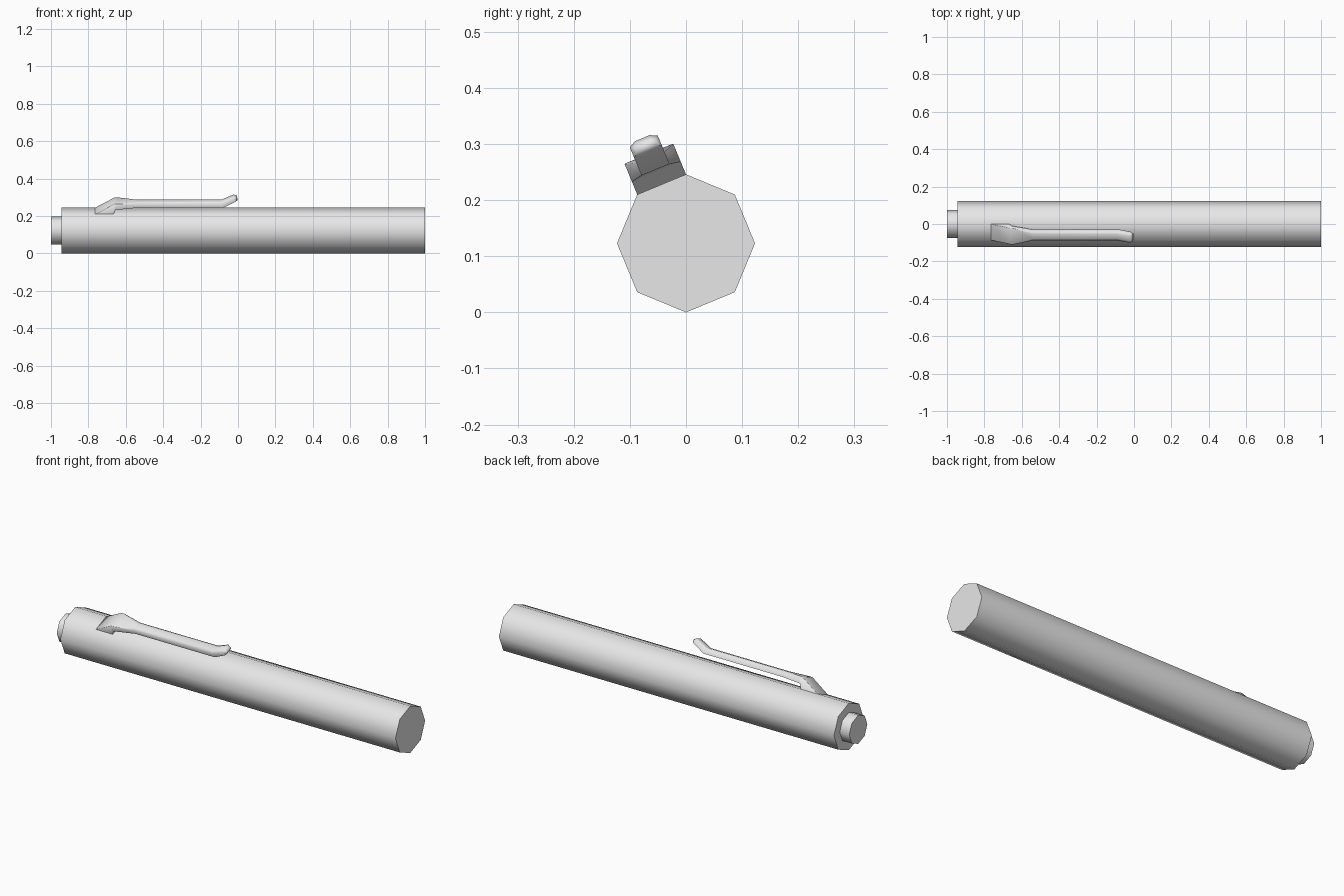
import bpy
import bmesh
import math
from mathutils import Vector

cube = bpy.data.objects.get("Cube")
if cube:
    bpy.data.objects.remove(cube, do_unlink=True)

RADIUS = 0.123
SIDES = 8
AXIS_Z = RADIUS

# Plain grey plastic
grey = bpy.data.materials.new("grey")
grey.use_nodes = True
grey.diffuse_color = (0.8, 0.8, 0.8, 1)
grey.node_tree.nodes["Principled BSDF"].inputs["Base Color"].default_value = (0.8, 0.8, 0.8, 1)


def loft(name, rings, smooth_angle):
    """Skin a list of equal-length point rings and cap both ends."""
    bm = bmesh.new()
    loops = [[bm.verts.new(p) for p in ring] for ring in rings]
    for a, b in zip(loops, loops[1:]):
        for i in range(len(a)):
            j = (i + 1) % len(a)
            bm.faces.new((a[i], a[j], b[j], b[i]))
    bm.faces.new(loops[0])
    bm.faces.new(loops[-1])
    bmesh.ops.recalc_face_normals(bm, faces=bm.faces)
    mesh = bpy.data.meshes.new(name)
    bm.to_mesh(mesh)
    bm.free()
    mesh.materials.append(grey)
    obj = bpy.data.objects.new(name, mesh)
    bpy.context.collection.objects.link(obj)
    bpy.ops.object.select_all(action='DESELECT')
    obj.select_set(True)
    bpy.context.view_layer.objects.active = obj
    bpy.ops.object.shade_smooth_by_angle(angle=math.radians(smooth_angle))
    return obj


def octagon(x, r):
    steps = [2 * math.pi * i / SIDES for i in range(SIDES)]
    return [(x, r * math.sin(a), AXIS_Z + r * math.cos(a)) for a in steps]


# Barrel and end button
loft("barrel", [octagon(-0.945, RADIUS), octagon(1, RADIUS)], 60)
loft("end_button", [octagon(-1, 0.075), octagon(-0.94, 0.075)], 60)

# Clip, standing on the barrel side just in front of the top edge
tilt = math.pi / SIDES
out = Vector((0, -math.sin(tilt), math.cos(tilt)))
across = Vector((0, math.cos(tilt), math.sin(tilt)))


def clip_section(top_x, top, bottom_x, bottom, half, chamfer):
    def point(x, d, t):
        return Vector((x, 0, AXIS_Z)) + out * d + across * t
    inner = half - 2 * chamfer
    return [point(bottom_x, bottom, -half), point(bottom_x, bottom, half),
            point(top_x, top - chamfer, half), point(top_x, top, inner),
            point(top_x, top, -inner), point(top_x, top - chamfer, -half)]


# top x, top distance, bottom x, bottom distance, half width, chamfer
sections = [
    (-0.765, 0.113, -0.765, 0.10, 0.047, 0.001),
    (-0.66, 0.172, -0.67, 0.105, 0.047, 0.001),
    (-0.645, 0.173, -0.655, 0.138, 0.047, 0.001),
    (-0.54, 0.172, -0.54, 0.142, 0.027, 0.0065),
    (-0.09, 0.172, -0.08, 0.142, 0.027, 0.0065),
    (-0.022, 0.203, -0.015, 0.176, 0.027, 0.0065),
    (-0.005, 0.195, -0.004, 0.182, 0.02, 0.004),
]
loft("clip", [clip_section(*s) for s in sections], 80)
